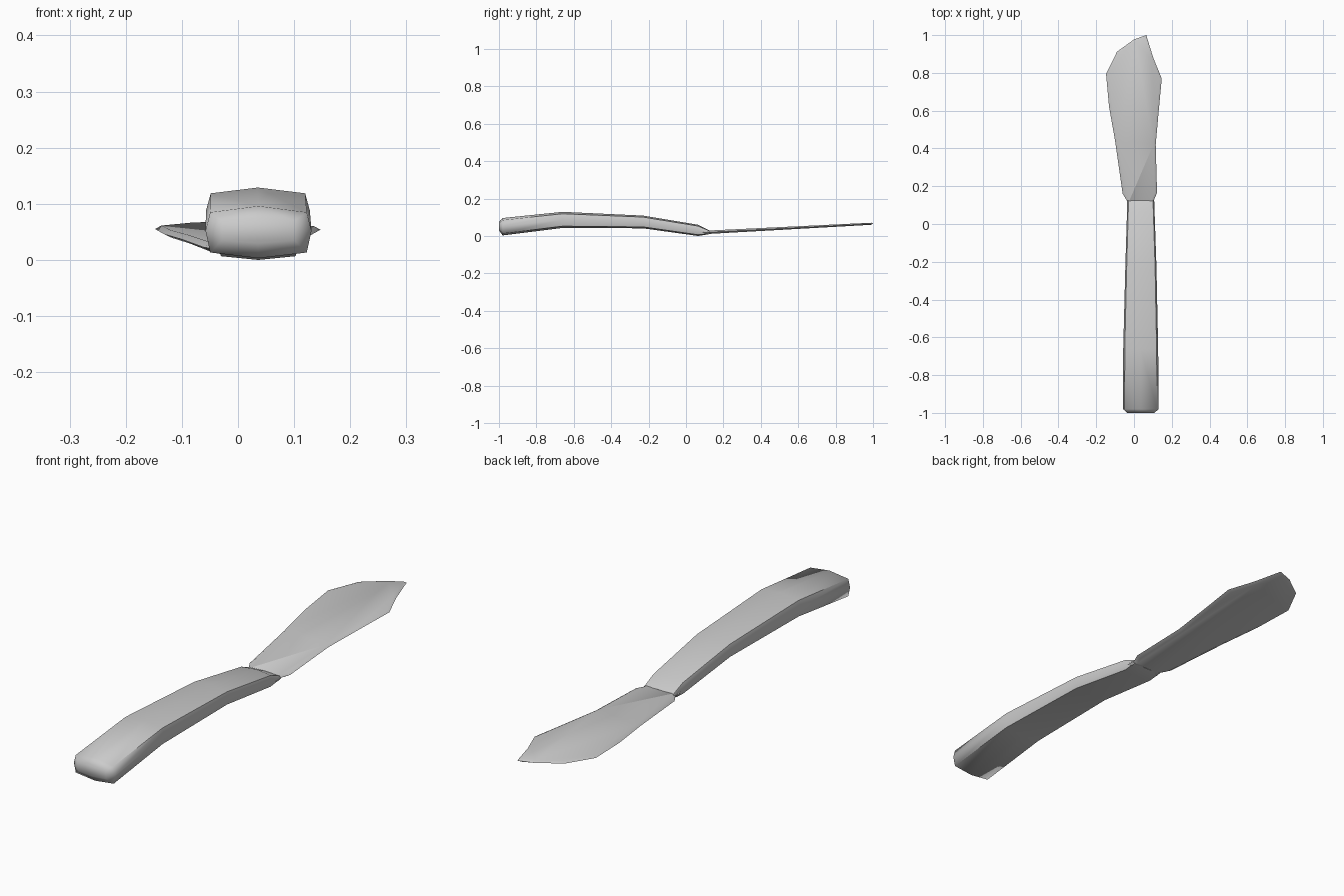
import bpy, math
from mathutils import Vector

if "Cube" in bpy.data.objects:
    bpy.data.objects.remove(bpy.data.objects["Cube"])


def make_object(name, verts, faces, angle):
    mesh = bpy.data.meshes.new(name)
    mesh.from_pydata(verts, [], faces)
    obj = bpy.data.objects.new(name, mesh)
    bpy.context.collection.objects.link(obj)
    bpy.ops.object.select_all(action='DESELECT')
    obj.select_set(True)
    bpy.context.view_layer.objects.active = obj
    bpy.ops.object.mode_set(mode='EDIT')
    bpy.ops.mesh.select_all(action='SELECT')
    bpy.ops.mesh.normals_make_consistent(inside=False)
    bpy.ops.object.mode_set(mode='OBJECT')
    bpy.ops.object.shade_smooth_by_angle(angle=math.radians(angle))
    return obj


def bridge_rings(name, rings, angle):
    n = len(rings[0])
    verts = [v for ring in rings for v in ring]
    faces = [(r * n + i, r * n + (i + 1) % n, (r + 1) * n + (i + 1) % n, (r + 1) * n + i)
             for r in range(len(rings) - 1) for i in range(n)]
    faces.append(tuple(range(n))[::-1])
    faces.append(tuple(range((len(rings) - 1) * n, len(rings) * n)))
    return make_object(name, verts, faces, angle)


# Handle: eight-sided section lofted along a gentle arch (y, x min, x max, z min, z max)
section = [(-0.91, -0.78), (0, -1), (0.91, -0.78), (1, 0.05),
           (0.91, 0.76), (0, 1), (-0.91, 0.76), (-1, 0.05)]
stations = [(-1.0, -0.035, 0.107, 0.03, 0.075),
            (-0.98, -0.058, 0.131, 0.003, 0.096),
            (-0.66, -0.057, 0.128, 0.043, 0.129),
            (-0.23, -0.046, 0.119, 0.041, 0.109),
            (0.065, -0.037, 0.109, 0.0, 0.06),
            (0.125, -0.036, 0.107, 0.01, 0.03)]
rings = []
for y, x0, x1, z0, z1 in stations:
    rings.append([((x0 + x1) / 2 + u * (x1 - x0) / 2, y,
                   (z0 + z1) / 2 + v * (z1 - z0) / 2) for u, v in section])
bridge_rings("handle", rings, 60)

# Blade: thin rising plate with a bevelled rim
outline = [Vector(p) for p in [
    (0.107, 0.09), (0.107, 0.13), (0.122, 0.165), (0.115, 0.42), (0.131, 0.6),
    (0.147, 0.77), (0.102, 0.88), (0.065, 1.0), (0.0, 0.977), (-0.09, 0.912),
    (-0.148, 0.795), (-0.132, 0.62), (-0.1, 0.44), (-0.06, 0.16),
    (-0.036, 0.12), (-0.036, 0.09)]]


def mid_z(y):
    return 0.02 + (y - 0.12) * 0.052


def blade_ring(inset, side):
    ring = []
    for i, p in enumerate(outline):
        t = (outline[(i + 1) % len(outline)] - outline[i - 1]).normalized()
        q = p + Vector((-t.y, t.x)) * inset
        half = 0.009 - 0.004 * max(0, q.y - 0.12)
        ring.append((q.x, q.y, mid_z(q.y) + side * half))
    return ring


bridge_rings("blade", [blade_ring(0.015, -1), blade_ring(0, 0), blade_ring(0.012, 1)], 40)
